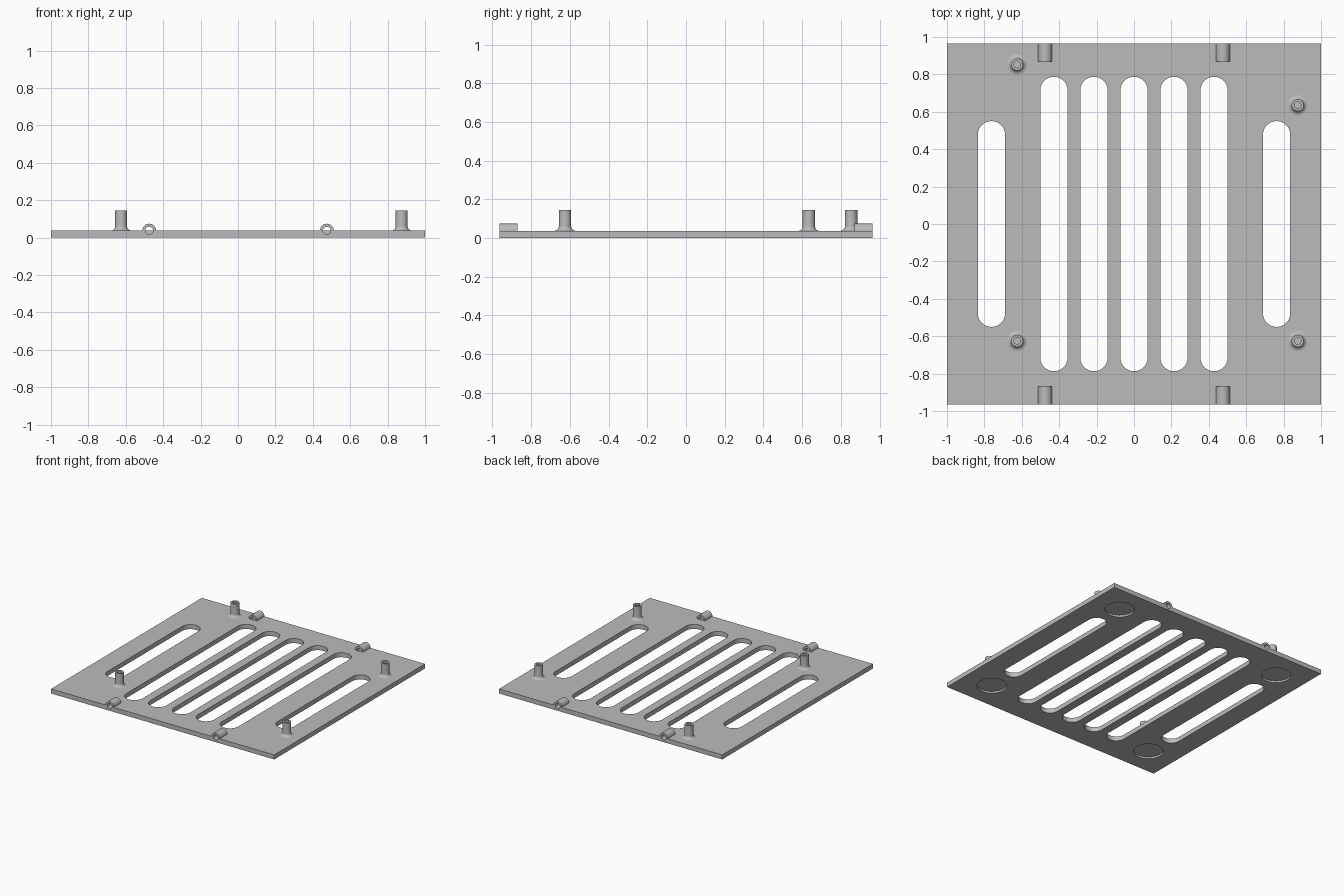
import bpy, bmesh, math
from mathutils import Matrix, Vector

if "Cube" in bpy.data.objects:
    bpy.data.objects.remove(bpy.data.objects["Cube"], do_unlink=True)

T = 0.037            # plate thickness
HX, HY = 1.0, 0.965  # plate half sizes

grey = bpy.data.materials.new("mid grey")
grey.use_nodes = True
colour = (0.5, 0.5, 0.5, 1)
grey.diffuse_color = colour
grey.node_tree.nodes["Principled BSDF"].inputs["Base Color"].default_value = colour


def finish(bm, name):
    bmesh.ops.recalc_face_normals(bm, faces=bm.faces)
    mesh = bpy.data.meshes.new(name)
    bm.to_mesh(mesh)
    bm.free()
    obj = bpy.data.objects.new(name, mesh)
    bpy.context.collection.objects.link(obj)
    mesh.materials.append(grey)
    return obj


def smooth(obj):
    bpy.ops.object.select_all(action="DESELECT")
    obj.select_set(True)
    bpy.context.view_layer.objects.active = obj
    bpy.ops.object.shade_smooth_by_angle(angle=math.radians(35))


def arc(r, start, end, n):
    return [(r * math.cos(start + (end - start) * i / n),
             r * math.sin(start + (end - start) * i / n)) for i in range(n + 1)]


def prism(bm, points, offset):
    """Extrude a closed outline of 3D points."""
    face = bm.faces.new([bm.verts.new(p) for p in points])
    new = bmesh.ops.extrude_face_region(bm, geom=[face])["geom"]
    verts = [v for v in new if isinstance(v, bmesh.types.BMVert)]
    bmesh.ops.translate(bm, verts=verts, vec=Vector(offset))


def slot(bm, x, half_length, r=0.073):
    c = half_length - r
    top = [(x + a, c + b, -0.1) for a, b in arc(r, 0, math.pi, 20)]
    low = [(x + a, -c + b, -0.1) for a, b in arc(r, math.pi, 2 * math.pi, 20)]
    prism(bm, top + low, (0, 0, 0.3))


CLIP_X, CLIP_LEN, CLIP_OUT, CLIP_IN = 0.475, 0.095, 0.037, 0.021
corners = [(sx, sy) for sx in (-1, 1) for sy in (-1, 1)]

# Cutter: vent slots, foot recesses and pin grooves
bm = bmesh.new()
for i in range(-2, 3):
    slot(bm, i * 0.214, 0.787)
for sx in (-1, 1):
    slot(bm, sx * 0.762, 0.55)
for sx, sy in corners:
    bmesh.ops.create_cone(bm, cap_ends=True, segments=48, radius1=0.11, radius2=0.11, depth=0.03,
                          matrix=Matrix.Translation((sx * 0.757, sy * 0.737, 0)))
    groove = [(sx * CLIP_X + a, sy * (HY - CLIP_LEN), T + b)
              for a, b in arc(CLIP_IN, 0, 2 * math.pi, 32)[:-1]]
    prism(bm, groove, (0, sy * (CLIP_LEN + 0.05), 0))
cutter = finish(bm, "plate_cutter")
cutter.hide_render = True

# Plate
bm = bmesh.new()
bmesh.ops.create_cube(bm, size=1, matrix=Matrix.Translation((0, 0, T / 2))
                      @ Matrix.Diagonal((2 * HX, 2 * HY, T, 1)))
plate = finish(bm, "vented_plate")
cut = plate.modifiers.new("cuts", "BOOLEAN")
cut.operation, cut.solver, cut.object = "DIFFERENCE", "EXACT", cutter
bpy.context.view_layer.objects.active = plate
bpy.ops.object.modifier_apply(modifier=cut.name)
bpy.data.objects.remove(cutter, do_unlink=True)
smooth(plate)

# Pin clips: half tubes on the front and back edges
for sx, sy in corners:
    bm = bmesh.new()
    outline = arc(CLIP_OUT, 0, math.pi, 24) + arc(CLIP_IN, math.pi, 0, 16)
    prism(bm, [(sx * CLIP_X + a, sy * HY, T + b) for a, b in outline], (0, -sy * CLIP_LEN, 0))
    smooth(finish(bm, ("back" if sy > 0 else "front") + ("_left" if sx > 0 else "_right") + "_pin_clip"))

# Standoffs: hollow posts with a flared foot
R, FLARE, TOP, BORE = 0.032, 0.024, 0.145, 0.018
profile = [(R + FLARE + a, T + FLARE + b) for a, b in arc(FLARE, 1.5 * math.pi, math.pi, 8)]
profile += [(R, TOP), (BORE, TOP), (BORE, T + 0.002), (0, T + 0.002)]
posts = {"back_right": (-0.625, 0.853), "back_left": (0.875, 0.635),
         "front_right": (-0.625, -0.625), "front_left": (0.875, -0.625)}
for place, (x, y) in posts.items():
    bm = bmesh.new()
    verts = [bm.verts.new((r, 0, z)) for r, z in profile]
    edges = [bm.edges.new(pair) for pair in zip(verts, verts[1:])]
    bmesh.ops.spin(bm, geom=verts + edges, cent=(0, 0, 0), axis=(0, 0, 1),
                   angle=2 * math.pi, steps=32, use_merge=True)
    bmesh.ops.remove_doubles(bm, verts=bm.verts, dist=1e-5)
    bmesh.ops.translate(bm, verts=bm.verts, vec=(x, y, 0))
    smooth(finish(bm, place + "_standoff"))
